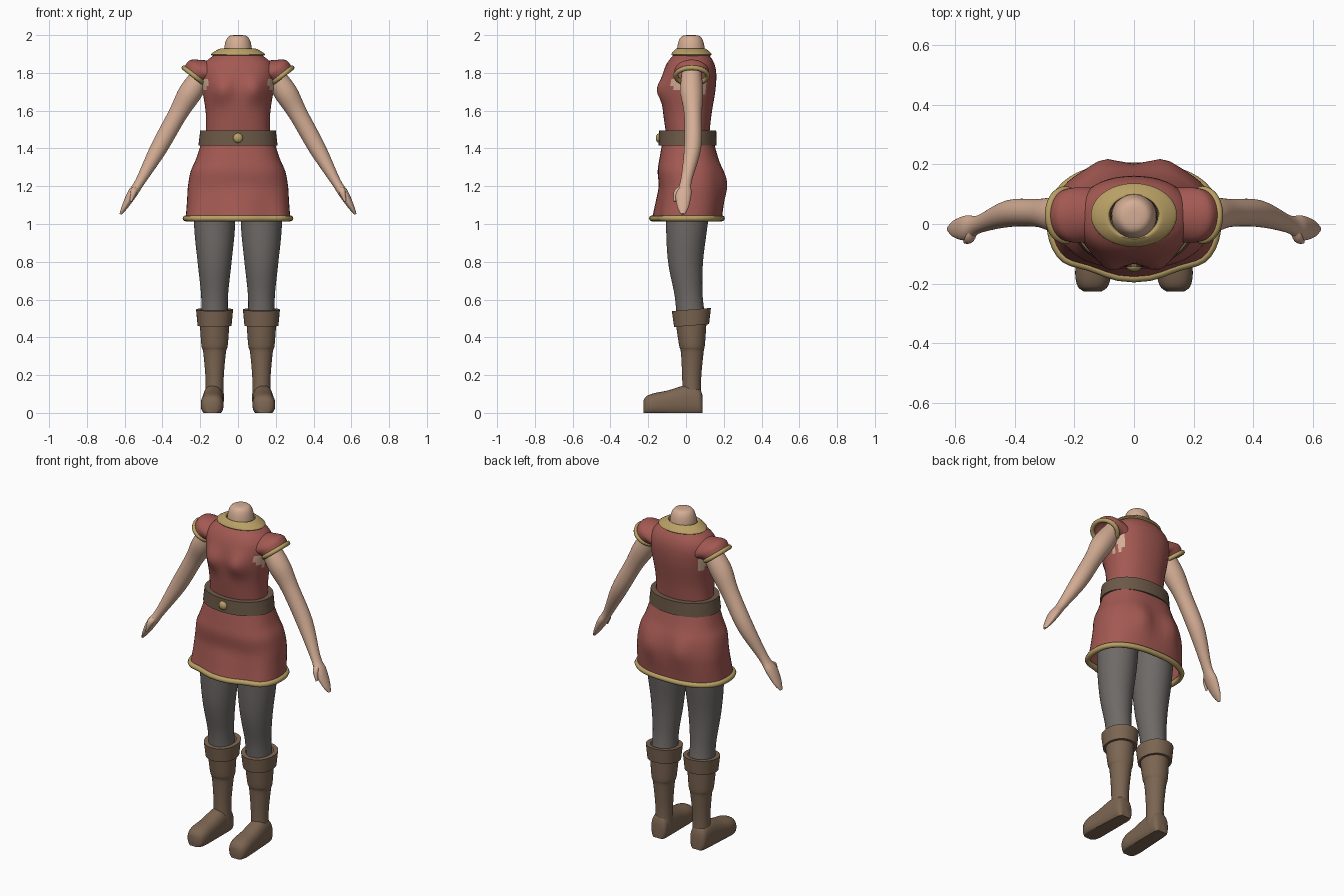
import bpy, bmesh, math, random
from mathutils import Vector

random.seed(4)
cube = bpy.data.objects.get("Cube")
if cube:
    bpy.data.objects.remove(cube)


def material(name, *rgb):
    mat = bpy.data.materials.new(name)
    mat.use_nodes = True
    mat.diffuse_color = (*rgb, 1)
    for node in mat.node_tree.nodes:
        if node.type == 'BSDF_PRINCIPLED':
            node.inputs["Base Color"].default_value = (*rgb, 1)
    return mat


RED = material("red cloth", .37, .1, .085)
SKIN = material("skin", .66, .42, .3)
GOLD = material("gold trim", .48, .35, .13)
BELT = material("belt leather", .15, .1, .065)
BOOT = material("boot leather", .2, .13, .083)
GREY = material("grey leggings", .155, .143, .135)


def flow(keys, steps=5):
    """Smooth spline through a few key sections."""
    keys = [Vector(k) for k in keys]
    padded = [keys[0], *keys, keys[-1]]
    path = []
    for before, a, b, after in zip(padded, padded[1:], padded[2:], padded[3:]):
        for i in range(steps):
            t = i / steps
            start_pull, end_pull = (b - before) / 2, (after - a) / 2
            gap = b - a
            path.append(a + t * start_pull
                        + t * t * (3 * gap - 2 * start_pull - end_pull)
                        + t ** 3 * (start_pull + end_pull - 2 * gap))
    return path + [keys[-1]]


def ring(center, u, v, power=1, count=48):
    """Closed superellipse of points spanned by two half axes."""
    def bend(value):
        return math.copysign(abs(value) ** power, value)
    angles = [math.tau * i / count for i in range(count)]
    return [Vector(center) + Vector(u) * bend(math.cos(a)) + Vector(v) * bend(math.sin(a))
            for a in angles]


def level(z, half_width, front, back, x=0, power=1):
    """Horizontal section from its half width and its front and back depth."""
    return ring((x, (front + back) / 2, z), (half_width, 0, 0),
                (0, (back - front) / 2, 0), power)


def loft(name, rings, mat, caps=False):
    """Skin a stack of rings."""
    bm = bmesh.new()
    rows = [[bm.verts.new(p) for p in r] for r in rings]
    for low, high in zip(rows, rows[1:]):
        for i in range(len(low)):
            bm.faces.new((low[i - 1], low[i], high[i], high[i - 1]))
    if caps:
        bm.faces.new(rows[0])
        bm.faces.new(rows[-1])
    bmesh.ops.recalc_face_normals(bm, faces=bm.faces)
    mesh = bpy.data.meshes.new(name)
    bm.to_mesh(mesh)
    bm.free()
    mesh.materials.append(mat)
    ob = bpy.data.objects.new(name, mesh)
    bpy.context.collection.objects.link(ob)
    ob.select_set(True)
    bpy.context.view_layer.objects.active = ob
    return ob


def band(name, bottom, top, thickness, mat, x=0, tilt=0):
    """Thick strap around the body or a leg."""
    def inset(z, half_width, front, back):
        return z, half_width - thickness, front + thickness, back - thickness
    rings = [level(*s, x=x, power=.95) for s in (inset(*bottom), bottom, top, inset(*top))]
    for r in rings:
        for p in r:
            p.z += tilt * p.y
    loft(name, rings, mat)


def cord(name, points, radius, mat):
    """Round piping along a closed path."""
    curve = bpy.data.curves.new(name, 'CURVE')
    curve.dimensions = '3D'
    curve.bevel_depth = radius
    curve.bevel_resolution = 2
    spline = curve.splines.new('POLY')
    spline.points.add(len(points) - 1)
    for target, p in zip(spline.points, points):
        target.co = (*p, 1)
    spline.use_cyclic_u = True
    curve.materials.append(mat)
    bpy.context.collection.objects.link(bpy.data.objects.new(name, curve))


def bulge(p, x, z, width, height):
    return math.exp(-((abs(p.x) - x) / width) ** 2 - ((p.z - z) / height) ** 2)


def body(keys, power):
    """Body sections with chest, seat and skirt fold relief."""
    rings = [level(*k, power=power) for k in flow(keys)]
    for r in rings:
        middle = sum(p.y for p in r) / len(r)
        for i, p in enumerate(r):
            a = math.tau * i / len(r)
            if p.y > middle:
                p.y += .025 * bulge(p, .1, 1.22, .06, .09)
            else:
                fold = .06 * max(0, 1.22 - p.z)
                p.y -= .035 * bulge(p, .085, 1.71, .055, .065)
                p.y -= fold * (1 + math.cos(6 * a)) * math.sin(a)
    return rings


# Tunic: skirt with a gold hem, and bodice
skirt = body([(1.03, .277, -.18, .19), (1.12, .27, -.16, .2), (1.2, .265, -.145, .2),
              (1.28, .25, -.15, .19), (1.35, .22, -.14, .17), (1.46, .185, -.12, .14)], .82)
loft("skirt", skirt, RED)
cord("skirt_hem", skirt[0], .016, GOLD)
bodice = loft("bodice", body(
    [(1.44, .17, -.1, .12), (1.58, .17, -.12, .135), (1.71, .188, -.13, .156),
     (1.8, .195, -.12, .16), (1.86, .17, -.095, .145), (1.91, .1, -.05, .11)], .9), RED)

# Ragged bare patches under the arms
bodice.data.materials.append(SKIN)
for face in bodice.data.polygons:
    c = face.center
    ragged = random.uniform(1.67, 1.71)
    if abs(c.x) > .13 and abs(c.y - .015) < .09 and ragged < c.z < 1.77:
        face.material_index = 1

# Collar, and neck with a domed top
loft("collar", [level(*k) for k in flow(
    [(1.89, .13, -.065, .125), (1.9, .143, -.077, .136), (1.93, .09, -.05, .1),
     (1.91, .08, -.04, .095)])], GOLD)
arc = [math.radians(a) for a in range(0, 90, 8)]
loft("neck", [ring((0, .026, 1.88 + .12 * math.sin(a)), (r, 0, 0), (0, r, 0))
              for a in arc for r in [.076 * math.cos(a) ** .4]], SKIN, True)

# Belt and round buckle
band("belt", (1.415, .21, -.145, .162), (1.495, .2, -.142, .16), .03, BELT)
loft("buckle", [ring((0, -.14 - .02 * math.sin(a), 1.455), (r, 0, 0), (0, 0, r))
                for a in arc for r in [.026 * math.cos(a)]], GOLD, True)

for s, side in ((1, "left"), (-1, "right")):
    # Cap sleeve: centre x, z, half axis x, z, half depth
    sleeve = [ring((s * x, .03, z), (s * across, 0, up), (0, depth, 0))
              for x, z, across, up, depth in flow(
        [(.1, 1.785, .02, .075, .085), (.15, 1.795, .04, .073, .092),
         (.2, 1.805, .055, .062, .092), (.232, 1.785, .054, .042, .084)])]
    loft(side + "_sleeve", sleeve, RED)
    cord(side + "_sleeve_trim", sleeve[-1], .013, GOLD)

    # Arm with hand, and thumb: centre x, y, z, half thickness, half depth
    limbs = {"_arm": [(.17, .03, 1.82, .05, .05), (.25, .03, 1.7, .062, .06),
                      (.32, .037, 1.58, .05, .047), (.42, .035, 1.4, .045, .045),
                      (.518, 0, 1.225, .026, .03), (.56, -.013, 1.16, .026, .042),
                      (.6, -.016, 1.09, .016, .03), (.622, -.017, 1.052, .006, .01)],
             "_thumb": [(.535, -.015, 1.2, .014, .014), (.55, -.045, 1.175, .018, .018),
                        (.567, -.06, 1.12, .006, .006)]}
    for part, keys in limbs.items():
        loft(side + part, [ring((s * x, y, z), (s * thick * .88, 0, thick * .47), (0, depth, 0))
                           for x, y, z, thick, depth in flow(keys)], SKIN, True)

    # Leg and boot shaft: height, half width, front, back
    hip = s * .124
    columns = {"_leg": (GREY, [(1.3, .115, -.11, .15), (1, .109, -.106, .115),
                               (.8, .09, -.095, .09), (.62, .071, -.06, .088),
                               (.5, .072, -.05, .105)]),
               "_boot_shaft": (BOOT, [(.5, .08, -.058, .11), (.36, .07, -.037, .1),
                                      (.32, .06, -.027, .093), (.18, .048, -.02, .08),
                                      (.06, .05, -.02, .08)])}
    for part, (mat, keys) in columns.items():
        loft(side + part, [level(*k, x=hip) for k in flow(keys)], mat)

    # Folded boot cuff
    band(side + "_boot_cuff", (.46, .09, -.063, .122), (.545, .098, -.075, .132),
         .025, BOOT, hip, .08)

    # Foot with a flat sole: y, top height, half width
    foot = [ring((s * (.132 - .03 * y), y, top * .42), (wide, 0, 0), (0, 0, top * .58), .85)
            for y, top, wide in flow(
        [(.088, .09, .034), (.07, .13, .05), (.01, .148, .054), (-.1, .118, .058),
         (-.17, .104, .06), (-.21, .088, .05), (-.226, .065, .03)])]
    for r in foot:
        for p in r:
            p.z = max(p.z, 0)
    loft(side + "_boot_foot", foot, BOOT, True)

bpy.ops.object.shade_smooth_by_angle(angle=math.radians(45))
